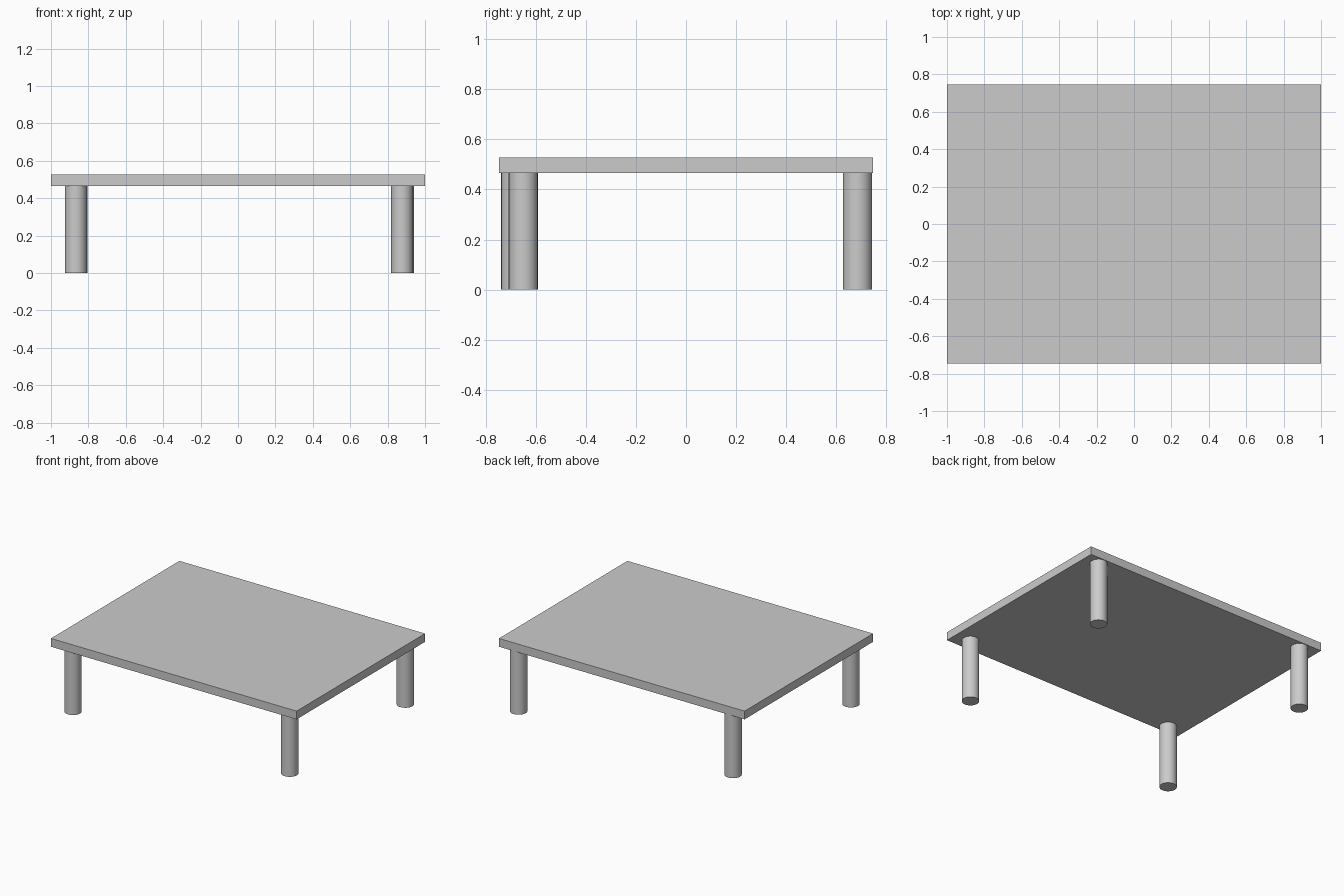
import bpy

if "Cube" in bpy.data.objects:
    bpy.data.objects.remove(bpy.data.objects["Cube"])

SLAB_BOTTOM, SLAB_TOP = 0.466, 0.527
LEG_RADIUS = 0.058

# Table top
bpy.ops.mesh.primitive_cube_add(size=1, location=(0, 0, (SLAB_BOTTOM + SLAB_TOP) / 2))
top = bpy.context.object
top.name = "table_top"
top.scale = (2.0, 1.494, SLAB_TOP - SLAB_BOTTOM)
bpy.ops.object.transform_apply(location=False, rotation=False, scale=True)

# Round legs, each placed slightly off the regular grid
legs = {
    "front_left_leg": (-0.867, -0.680),
    "front_right_leg": (0.877, -0.650),
    "back_left_leg": (-0.863, 0.685),
    "back_right_leg": (0.883, 0.685),
}
for name, (x, y) in legs.items():
    bpy.ops.mesh.primitive_cylinder_add(vertices=48, radius=LEG_RADIUS, depth=SLAB_BOTTOM,
                                        location=(x, y, SLAB_BOTTOM / 2))
    bpy.context.object.name = name
    bpy.ops.object.shade_smooth_by_angle()
